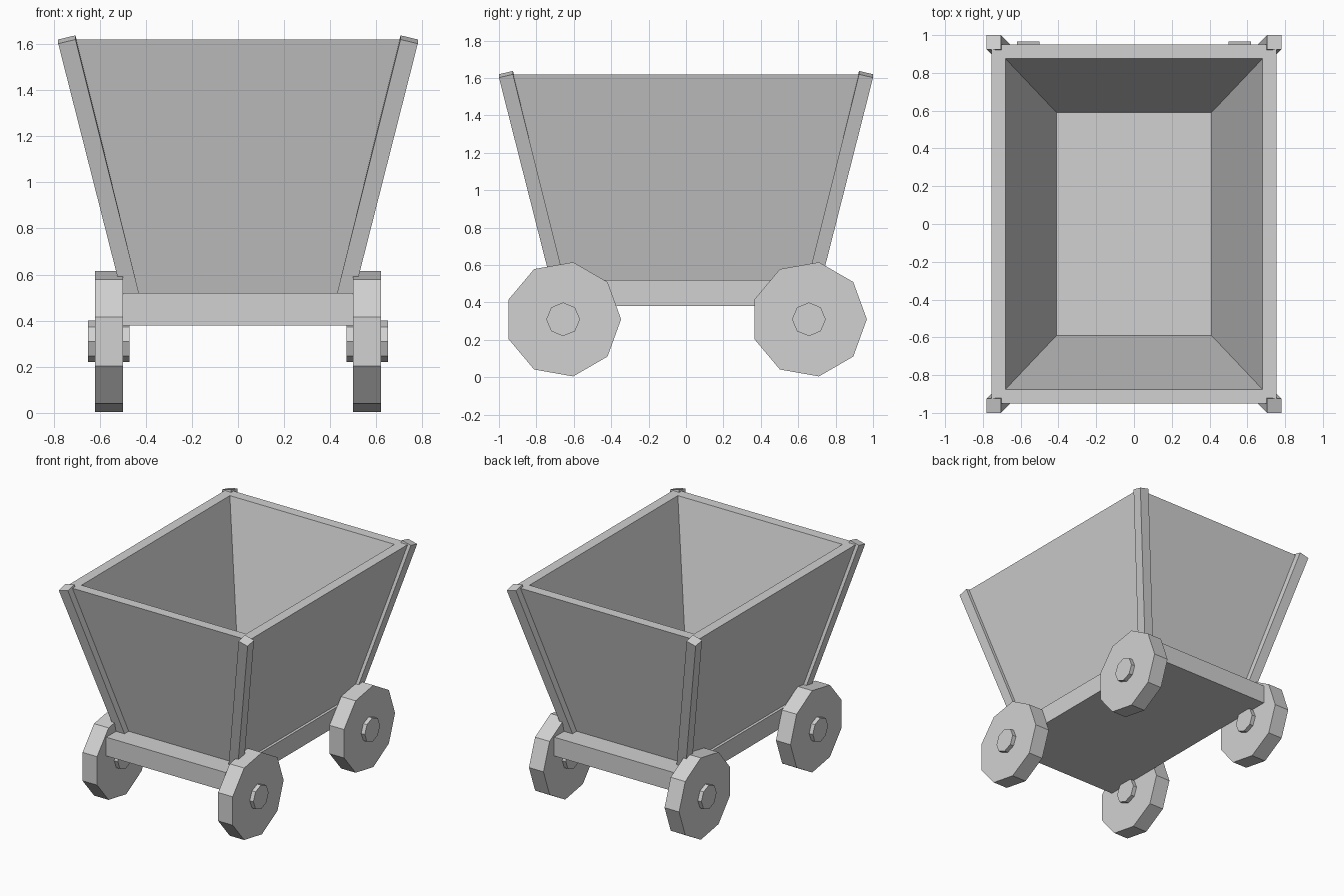
import bpy
import bmesh
from math import pi
from mathutils import Matrix

cube = bpy.data.objects.get("Cube")
if cube:
    bpy.data.objects.remove(cube, do_unlink=True)

grey = bpy.data.materials.new("plain_grey")
grey.use_nodes = True
colour = (0.64, 0.64, 0.64, 1)
grey.diffuse_color = colour
grey.node_tree.nodes["Principled BSDF"].inputs["Base Color"].default_value = colour

BASE_TOP = 0.52
RIM = 1.62


def finish(name, bm):
    bmesh.ops.recalc_face_normals(bm, faces=bm.faces)
    mesh = bpy.data.meshes.new(name)
    bm.to_mesh(mesh)
    bm.free()
    mesh.materials.append(grey)
    obj = bpy.data.objects.new(name, mesh)
    bpy.context.collection.objects.link(obj)
    return obj


def rectangle(bm, x0, x1, y0, y1, z):
    return [bm.verts.new((x, y, z)) for x, y in ((x0, y0), (x1, y0), (x1, y1), (x0, y1))]


def bridge(bm, a, b):
    for i in range(4):
        j = (i + 1) % 4
        bm.faces.new((a[i], a[j], b[j], b[i]))


def disc(name, radius, x0, x1, y, z, sides):
    # Cylinder along x with one corner pointing towards +y
    bm = bmesh.new()
    bmesh.ops.create_cone(bm, cap_ends=True, segments=sides, radius1=radius,
                          radius2=radius, depth=x1 - x0)
    # Put the first corner on +y, then lay the axis along x
    first = max(bm.verts, key=lambda v: v.co.y)
    angle = pi / 2 - Matrix.Identity(2).col[0].angle_signed(first.co.xy) * -1
    bmesh.ops.rotate(bm, verts=bm.verts, matrix=Matrix.Rotation(angle, 3, "Z"))
    bmesh.ops.rotate(bm, verts=bm.verts, matrix=Matrix.Rotation(pi / 2, 3, "Y"))
    bmesh.ops.translate(bm, verts=bm.verts, vec=((x0 + x1) / 2, y, z))
    return finish(name, bm)


# Chassis slab, also the floor of the hopper
bm = bmesh.new()
low = rectangle(bm, -0.5, 0.5, -0.84, 0.84, 0.38)
high = rectangle(bm, -0.5, 0.5, -0.84, 0.84, BASE_TOP)
bridge(bm, low, high)
bm.faces.new(low)
bm.faces.new(high)
finish("chassis", bm)

# Flared hopper walls with an open top
bm = bmesh.new()
loops = [rectangle(bm, -x, x, -y, y, z) for x, y, z in (
    (0.48, 0.675, BASE_TOP), (0.755, 0.95, RIM),
    (0.68, 0.875, RIM), (0.41, 0.59, BASE_TOP))]
for i in range(4):
    bridge(bm, loops[i], loops[(i + 1) % 4])
finish("hopper", bm)

# Leaning corner posts with tilted tops, and wheels with hubs
for sx, side in ((1, "left"), (-1, "right")):
    for sy, end in ((-1, "front"), (1, "back")):
        bm = bmesh.new()
        low = rectangle(bm, 0.43, 0.505, 0.65, 0.725, BASE_TOP)
        high = rectangle(bm, 0.705, 0.78, 0.925, 1.0, RIM)
        high[0].co.z += 0.018
        high[2].co.z -= 0.018
        bridge(bm, low, high)
        bm.faces.new(low)
        bm.faces.new(high)
        bmesh.ops.scale(bm, verts=bm.verts, vec=(sx, sy, 1))
        finish(f"{end}_{side}_post", bm)

        y = sy * 0.657
        for part, radius, x0, x1, sides in (("wheel", 0.31, 0.5, 0.62, 9),
                                            ("hub", 0.09, 0.47, 0.65, 8)):
            a, b = sorted((sx * x0, sx * x1))
            disc(f"{end}_{side}_{part}", radius, a, b, y, 0.31, sides)
